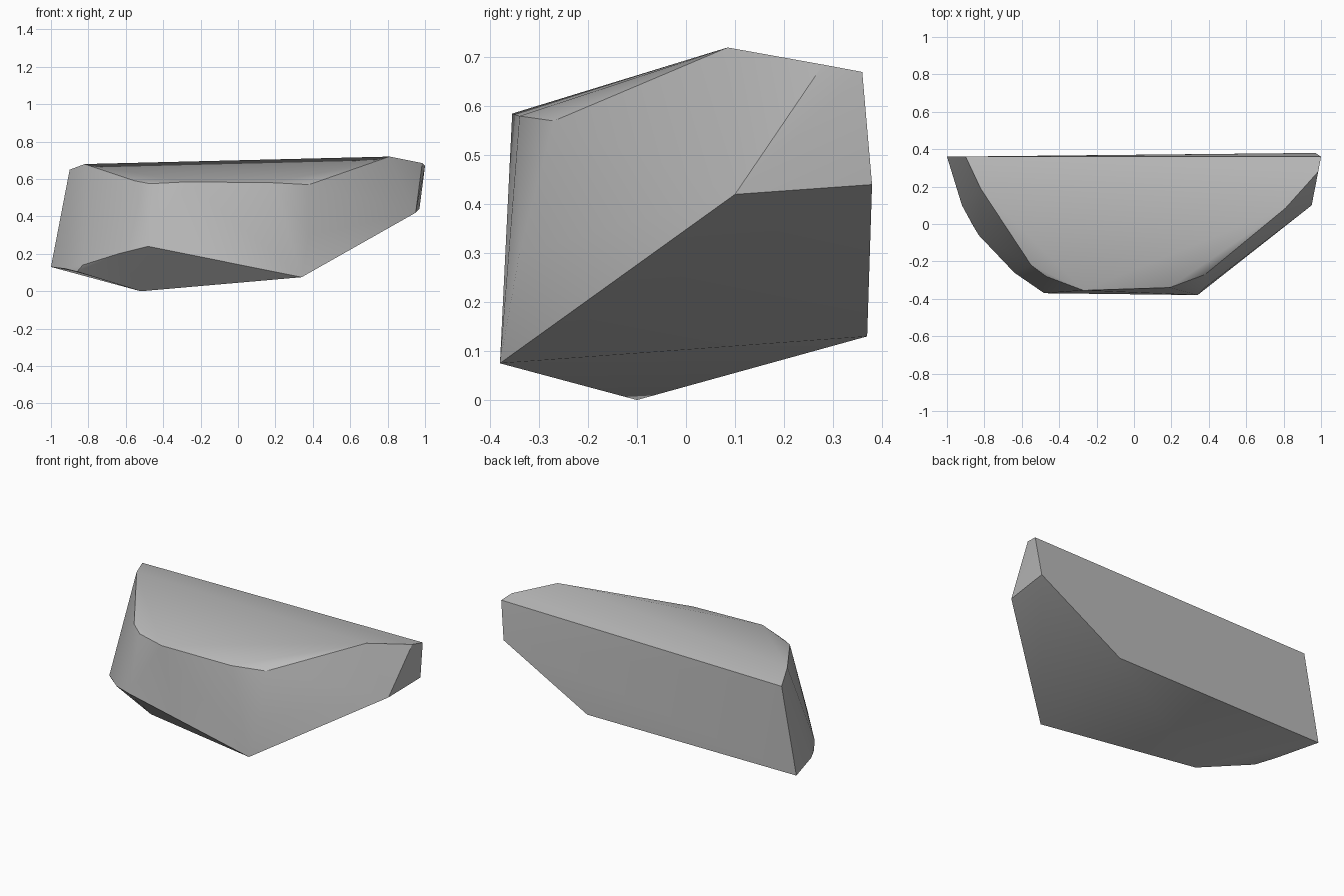
import bpy, bmesh, math

cube = bpy.data.objects.get("Cube")
if cube:
    bpy.data.objects.remove(cube, do_unlink=True)

# Plain grey stone
stone = bpy.data.materials.new("stone grey")
stone.use_nodes = True
grey = (0.5, 0.5, 0.5, 1)
stone.diffuse_color = grey
stone.node_tree.nodes["Principled BSDF"].inputs["Base Color"].default_value = grey

# Corners of the chipped boulder, grouped by region
back_face = [(-1, .36, .13), (-.9, .36, .65), (1, .36, .67), (.97, .38, .44), (.41, .37, .13)]
top_rim = [(-.82, .19, .68), (-.55, -.22, .59), (-.47, -.28, .575), (-.27, -.355, .585),
           (.19, -.34, .58), (.38, -.27, .57), (.81, .085, .72), (.985, .28, .685)]
lower_rim = [(-.92, .1, .12), (-.86, -.01, .105), (-.83, -.06, .14), (-.64, -.26, .2),
             (-.48, -.37, .24), (.34, -.38, .075), (.95, .1, .42)]
front_chip = [(.38, -.34, .3)]
underside = [(-.52, -.1, 0)]

# Shrink-wrap the corners into a faceted rock
bm = bmesh.new()
for corner in back_face + top_rim + lower_rim + front_chip + underside:
    bm.verts.new(corner)
hull = bmesh.ops.convex_hull(bm, input=bm.verts[:])
spare = {v for v in bm.verts if not v.link_faces}
bmesh.ops.delete(bm, geom=list(spare), context='VERTS')
bmesh.ops.dissolve_limit(bm, angle_limit=math.radians(2), verts=bm.verts[:], edges=bm.edges[:])
bmesh.ops.recalc_face_normals(bm, faces=bm.faces[:])

mesh = bpy.data.meshes.new("rock")
bm.to_mesh(mesh)
bm.free()
rock = bpy.data.objects.new("rock", mesh)
bpy.context.collection.objects.link(rock)
mesh.materials.append(stone)

# Soft worn surfaces between sharp breaks
bpy.ops.object.select_all(action='DESELECT')
rock.select_set(True)
bpy.context.view_layer.objects.active = rock
bpy.ops.object.shade_smooth_by_angle(angle=math.radians(30))
